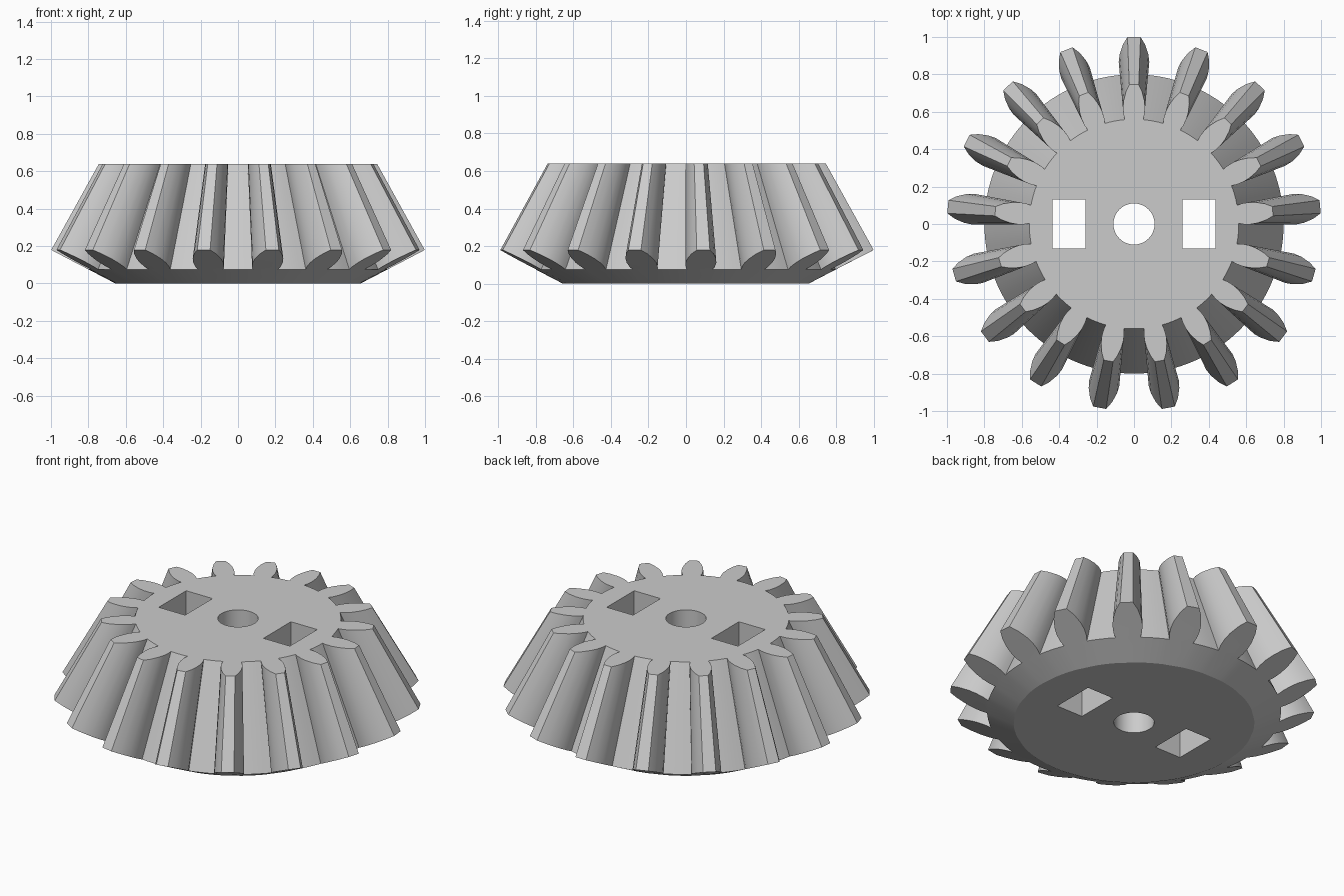
import bpy, bmesh
from math import pi, sin, cos, radians
from mathutils import Matrix

cube = bpy.data.objects.get("Cube")
if cube:
    bpy.data.objects.remove(cube)

TEETH = 17
PITCH = 2 * pi / TEETH
RIM, ROOT, TOP_Z = 0.655, 0.80, 0.64
# Half tooth outline at the wide end: radius, half width
FLANK = [(ROOT, 0.068), (0.83, 0.078), (0.87, 0.082), (0.91, 0.077), (0.96, 0.060), (1.0, 0.035)]
OUTLINE = [(r, -w) for r, w in FLANK] + [(r, w) for r, w in reversed(FLANK)]
GAP_STEPS = 4

steel = bpy.data.materials.new("light grey")
steel.use_nodes = True
grey = (0.6, 0.6, 0.6, 1)
steel.diffuse_color = grey
steel.node_tree.nodes["Principled BSDF"].inputs["Base Color"].default_value = grey


def wide_end(r, w, a):
    """Point on the back cone."""
    t = a + w / r
    return (r * cos(t), r * sin(t), (r - RIM) * 0.52)


def narrow_end(r, w, a):
    """Matching point on the flat top."""
    s = 0.56 + (r - ROOT) * 0.925
    t = a + w * 0.72 / s
    return (s * cos(t), s * sin(t), TOP_Z)


# Gear body: teeth, gaps, back cone and end faces
bm = bmesh.new()
low, high, rim = [], [], []
root_ids = []
for i in range(TEETH):
    a = pi / 2 + i * PITCH
    start = len(low)
    points = [(r, w, a) for r, w in OUTLINE]
    half = FLANK[0][1] / ROOT
    for k in range(1, GAP_STEPS):
        t = half + (PITCH - 2 * half) * k / GAP_STEPS
        points.append((ROOT, t * ROOT, a))
    for p in points:
        low.append(bm.verts.new(wide_end(*p)))
        high.append(bm.verts.new(narrow_end(*p)))
    bm.faces.new(low[start:start + len(OUTLINE)])
    root_ids += [start] + list(range(start + len(OUTLINE) - 1, len(low)))
n = len(low)
for i in range(n):
    j = (i + 1) % n
    bm.faces.new((low[i], low[j], high[j], high[i]))
for i in root_ids:
    x, y, _ = low[i].co
    rim.append(bm.verts.new((x * RIM / ROOT, y * RIM / ROOT, 0)))
for i in range(len(rim)):
    j = (i + 1) % len(rim)
    bm.faces.new((rim[i], rim[j], low[root_ids[j]], low[root_ids[i]]))
bm.faces.new(high)
bm.faces.new(rim)
bmesh.ops.recalc_face_normals(bm, faces=bm.faces)
mesh = bpy.data.meshes.new("bevel_gear")
bm.to_mesh(mesh)
bm.free()
gear = bpy.data.objects.new("bevel_gear", mesh)
bpy.context.collection.objects.link(gear)
mesh.materials.append(steel)


def cut_hole(name, build):
    """Cut a through hole made by the given bmesh builder."""
    b = bmesh.new()
    build(b)
    m = bpy.data.meshes.new(name)
    b.to_mesh(m)
    b.free()
    m.materials.append(steel)
    cutter = bpy.data.objects.new(name, m)
    bpy.context.collection.objects.link(cutter)
    cutter.hide_render = True
    mod = gear.modifiers.new(name, 'BOOLEAN')
    mod.operation, mod.solver, mod.object = 'DIFFERENCE', 'EXACT', cutter
    bpy.ops.object.modifier_apply(modifier=name)
    bpy.data.objects.remove(cutter)


def slot(x):
    place = Matrix.Translation((x, 0, 0.3)) @ Matrix.Diagonal((0.175, 0.26, 2, 1))
    return lambda b: bmesh.ops.create_cube(b, size=1, matrix=place)


bpy.context.view_layer.objects.active = gear
gear.select_set(True)
# Axle hole and two rectangular slots
cut_hole("axle_hole", lambda b: bmesh.ops.create_cone(
    b, cap_ends=True, segments=48, radius1=0.11, radius2=0.11, depth=2))
for side in (-1, 1):
    cut_hole("slot", slot(side * 0.348))

bpy.ops.object.shade_smooth_by_angle(angle=radians(20))
